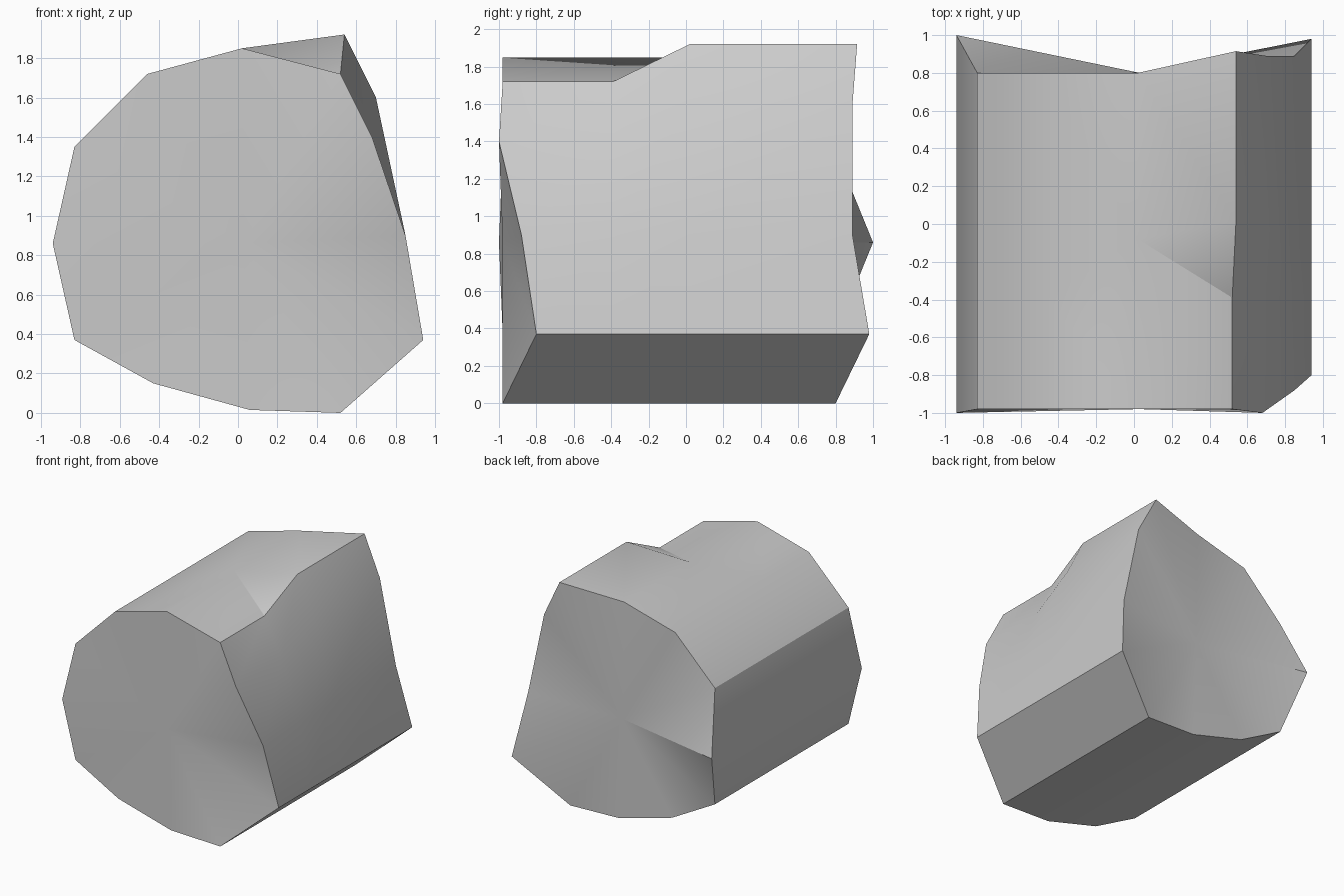
import bpy
import bmesh
import math
from mathutils import Vector

cube = bpy.data.objects.get("Cube")
if cube:
    bpy.data.objects.remove(cube, do_unlink=True)

# Stone colour
stone = bpy.data.materials.new("stone_grey")
stone.use_nodes = True
colour = (0.6, 0.6, 0.6, 1)
stone.diffuse_color = colour
stone.node_tree.nodes["Principled BSDF"].inputs["Base Color"].default_value = colour

# Outline of the drum: x, z, front y, back y
outline = [
    (0.02, 1.85, -0.98, 0.80), (-0.46, 1.72, -0.98, 0.80),
    (-0.83, 1.35, -0.98, 0.80), (-0.94, 0.86, -1.00, 1.00),
    (-0.83, 0.37, -0.98, 0.80), (-0.43, 0.15, -0.98, 0.80),
    (0.06, 0.015, -0.98, 0.80), (0.52, 0.0, -0.98, 0.80),
    (0.94, 0.37, -0.80, 0.98), (0.85, 0.90, -0.88, 0.89),
]
columns = []
for x, z, front, back in outline:
    columns.append([Vector((x, y, z)) for y in (front, -0.39, 0.02, back)])

# The crest meets the top line at a single point
columns[0][1] = columns[0][2] = Vector((0.02, -0.08, 1.85))


def stepped_column(low, high, front, back):
    """Column that is low at the front and steps up to the crest."""
    return [Vector((p[0], y, p[1])) for p, y in
            ((low, front), (low, -0.39), (high, 0.02), (high, back))]


# Chipped shoulder and the crest above it
columns.append(stepped_column((0.68, 1.40), (0.70, 1.60), -1.00, 0.89))
columns.append(stepped_column((0.52, 1.72), (0.54, 1.92), -0.98, 0.915))

bm = bmesh.new()
grid = [[bm.verts.new(p) for p in column] for column in columns]
front_hub = bm.verts.new((0.03, -0.98, 0.86))
back_hub = bm.verts.new((0.03, 0.80, 0.86))

# Side walls and end fans
for i, a in enumerate(grid):
    b = grid[(i + 1) % len(grid)]
    for j in range(3):
        bm.faces.new((a[j], b[j], b[j + 1], a[j + 1]))
    bm.faces.new((front_hub, b[0], a[0]))
    bm.faces.new((back_hub, a[3], b[3]))

bmesh.ops.remove_doubles(bm, verts=bm.verts[:], dist=0.0001)
bmesh.ops.recalc_face_normals(bm, faces=bm.faces[:])
mesh = bpy.data.meshes.new("stone_drum")
bm.to_mesh(mesh)
bm.free()
mesh.materials.append(stone)

drum = bpy.data.objects.new("stone_drum", mesh)
bpy.context.collection.objects.link(drum)
bpy.ops.object.select_all(action='DESELECT')
drum.select_set(True)
bpy.context.view_layer.objects.active = drum
bpy.ops.object.shade_smooth_by_angle(angle=math.radians(30))
